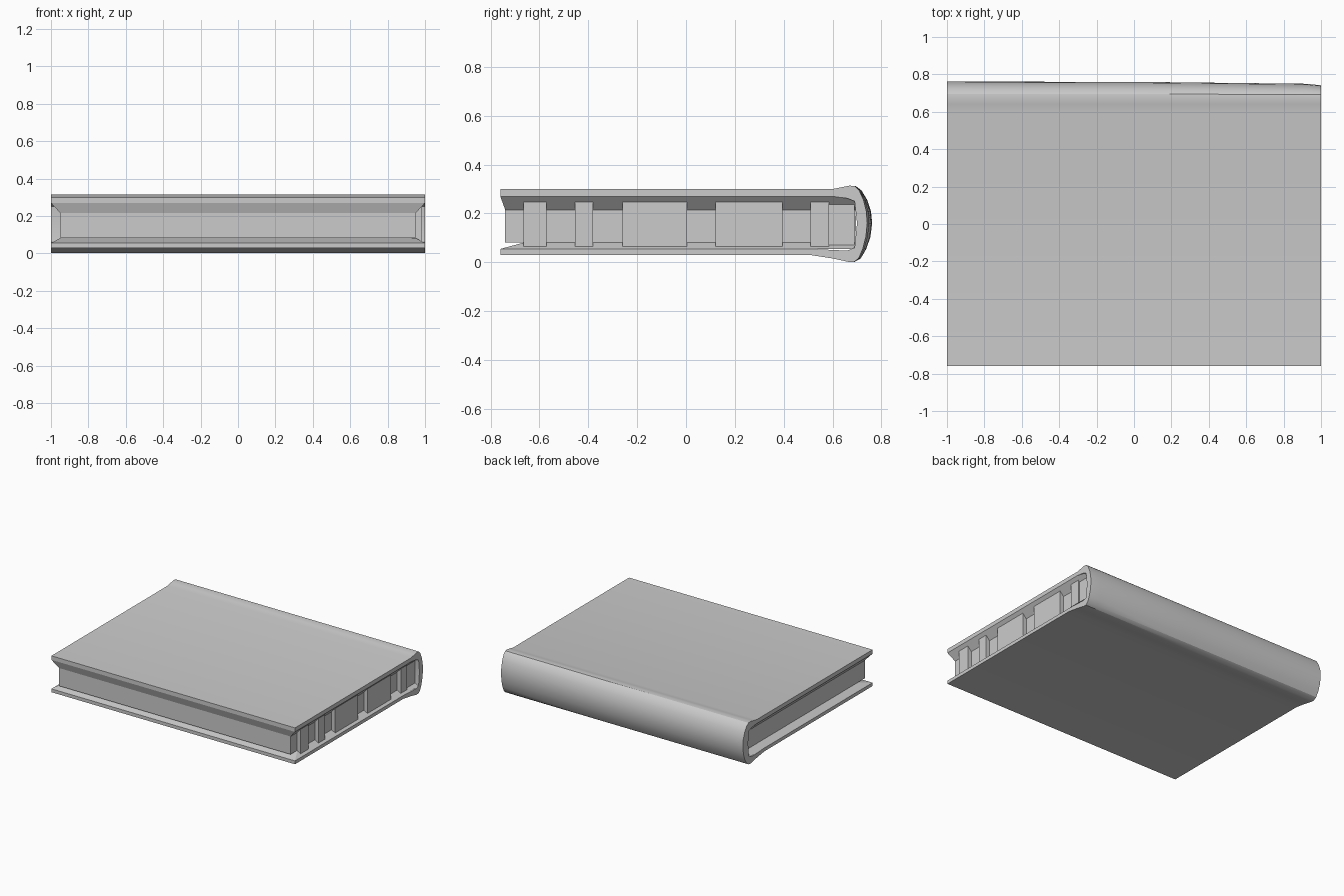
import bpy, bmesh, math

if "Cube" in bpy.data.objects:
    bpy.data.objects.remove(bpy.data.objects["Cube"])


def finish(name, bm, smooth=False):
    bmesh.ops.recalc_face_normals(bm, faces=bm.faces)
    me = bpy.data.meshes.new(name)
    bm.to_mesh(me)
    bm.free()
    ob = bpy.data.objects.new(name, me)
    bpy.context.collection.objects.link(ob)
    if smooth:
        bpy.ops.object.select_all(action='DESELECT')
        ob.select_set(True)
        bpy.context.view_layer.objects.active = ob
        bpy.ops.object.shade_smooth_by_angle(angle=math.radians(30))
    return ob


def loft(name, loops, smooth=False):
    """Join successive closed loops of points and cap both ends."""
    bm = bmesh.new()
    rings = [[bm.verts.new(p) for p in loop] for loop in loops]
    n = len(rings[0])
    for a, b in zip(rings, rings[1:]):
        for i in range(n):
            j = (i + 1) % n
            bm.faces.new((a[i], a[j], b[j], b[i]))
    bm.faces.new(rings[0][::-1])
    bm.faces.new(rings[-1])
    return finish(name, bm, smooth)


def rect(x, y0, y1, z):
    return [(-x, y0, z), (x, y0, z), (x, y1, z), (-x, y1, z)]


def box(name, x0, x1, y0, y1, z0, z1):
    return loft(name, [[(x0, y0, z), (x1, y0, z), (x1, y1, z), (x0, y1, z)]
                       for z in (z0, z1)])


# Cover: C-shaped section (y, z) with a bulging rounded spine
outer = [(-.76, .03), (.51, .03), (.60, .016), (.665, .002), (.69, .002),
         (.715, .016), (.738, .055), (.755, .105), (.762, .16), (.757, .21),
         (.742, .255), (.718, .295), (.695, .312), (.67, .314), (.64, .308),
         (.60, .30), (-.76, .30)]
inner = [(-.76, .27), (.60, .27), (.66, .262), (.69, .25), (.70, .16),
         (.69, .06), (.66, .048), (.51, .055), (-.76, .055)]


def section(x, taper):
    pts = [(x, y - taper * max(0, y - .68) / .08, z) for y, z in outer]
    return pts + [(x, y, z) for y, z in inner]


# The spine narrows slightly towards the right end
loft("cover", [section(-1, 0), section(.1, .003), section(.92, .012),
               section(1, .02)], smooth=True)

# Page block: recessed edges that slope out to meet the boards
loft("page_block", [rect(1, -.76, .695, .055), rect(.95, -.66, .695, .082),
                    rect(.95, -.74, .695, .082), rect(.95, -.74, .695, .215),
                    rect(1, -.76, .695, .27)])

# Raised bundles of pages along the right end
for i, (a, b) in enumerate([(-.665, -.57), (-.455, -.38), (-.26, .005),
                            (.12, .395), (.51, .585)]):
    box(f"page_bundle_{i + 1}", .93, .98, a, b, .055, .27)

# Binding strip beside the spine
box("binding_strip", .93, .97, .585, .69, .055, .262)
